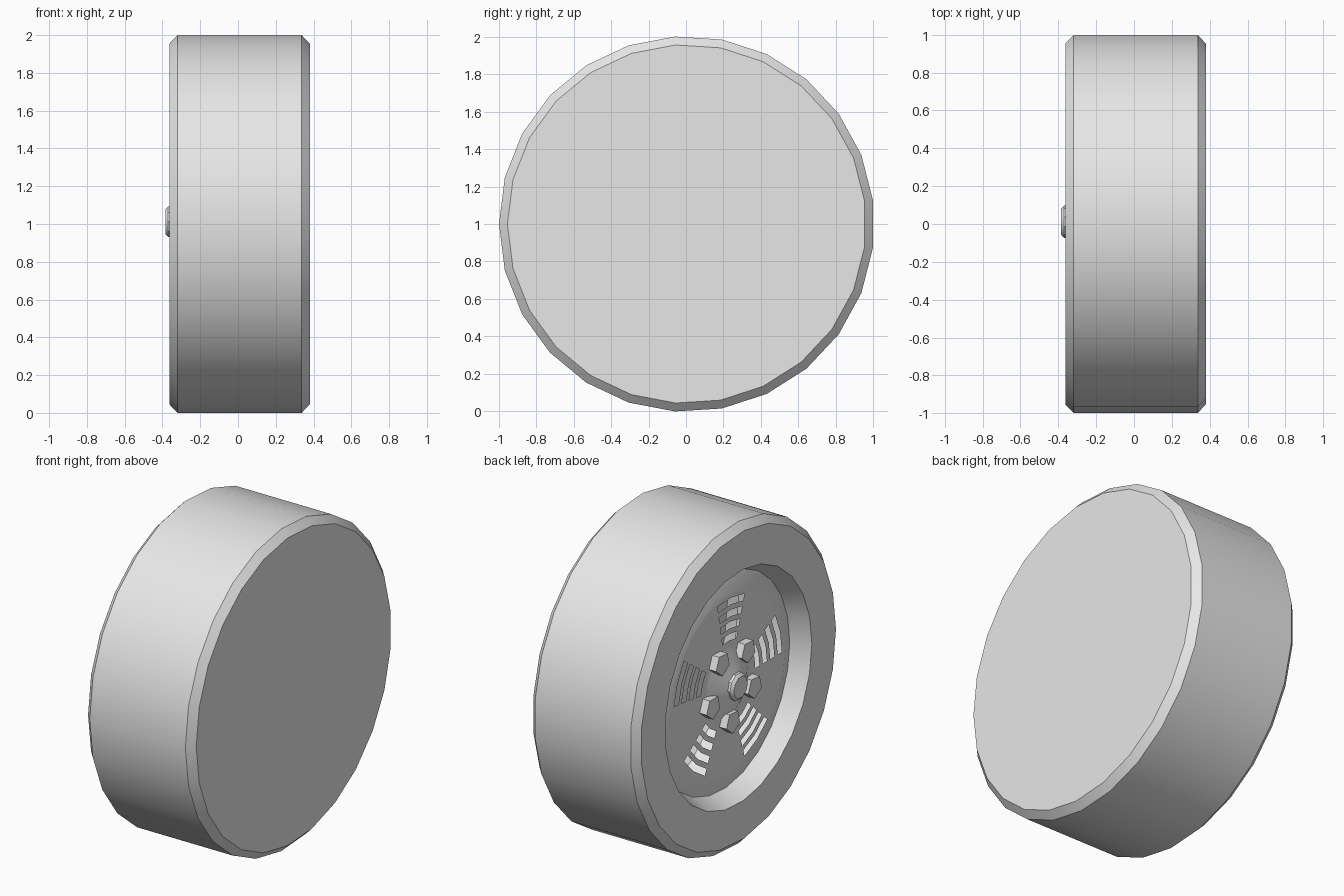
import bpy, bmesh, math
from mathutils import Vector

cube = bpy.data.objects.get("Cube")
if cube:
    bpy.data.objects.remove(cube, do_unlink=True)

SIDES = 25
STEP = math.tau / SIDES
CENTRE_Y, CENTRE_Z = 0.004, 1.0

# One plain grey for the whole wheel
grey = bpy.data.materials.new("light_grey")
grey.use_nodes = True
grey.diffuse_color = (0.8, 0.8, 0.8, 1)
grey.node_tree.nodes["Principled BSDF"].inputs["Base Color"].default_value = grey.diffuse_color


def ring(bm, x, radius, sides, start, y, z):
    """Circle of vertices around the x axis."""
    return [bm.verts.new((x, y + radius * math.cos(start + math.tau * k / sides),
                          z + radius * math.sin(start + math.tau * k / sides)))
            for k in range(sides)]


def lathe(name, profile, sides, start=math.pi, y=CENTRE_Y, z=CENTRE_Z,
          is_open=lambda band, sector: False, smooth=True):
    """Turn (x, radius) points from the back to the front, capping both ends."""
    bm = bmesh.new()
    rings = [ring(bm, x, r, sides, start, y, z) for x, r in profile]
    back = bm.faces.new(rings[0])
    bm.faces.new(rings[-1][::-1])
    for band, (a, b) in enumerate(zip(rings, rings[1:])):
        for k in range(sides):
            if not is_open(band, k):
                n = (k + 1) % sides
                bm.faces.new((a[n], a[k], b[k], b[n]))
    bm.normal_update()
    if back.normal.x < 0:
        bmesh.ops.reverse_faces(bm, faces=bm.faces[:])
    mesh = bpy.data.meshes.new(name)
    bm.to_mesh(mesh)
    bm.free()
    mesh.materials.append(grey)
    obj = bpy.data.objects.new(name, mesh)
    bpy.context.collection.objects.link(obj)
    if smooth:
        bpy.ops.object.select_all(action='DESELECT')
        obj.select_set(True)
        bpy.context.view_layer.objects.active = obj
        bpy.ops.object.shade_smooth_by_angle(angle=math.radians(35))
    return obj


# Hollow tyre and rim: flat back, chamfered tread, recessed domed disc, hub cone
DISC_X = -0.29
tyre = [(0.38, 0.957), (0.337, 1.002), (-0.32, 1.002), (-0.363, 0.957),
        (-0.363, 0.72), (-0.25, 0.665), (DISC_X, 0.56)]
first_slot = len(tyre)
SLOTS, PITCH, SLOT_WIDTH = 4, 0.073, 0.041
for i in range(SLOTS):
    outer = 0.53 - i * PITCH
    tyre += [(DISC_X, outer), (DISC_X, outer - SLOT_WIDTH)]
tyre += [(DISC_X, 0.2), (-0.36, 0.085)]


def vent(band, sector):
    """Five groups of open slots, each two sectors wide."""
    i = band - first_slot
    return 0 <= i < 2 * SLOTS and i % 2 == 0 and sector % 5 in (3, 4)


lathe("wheel", tyre, SIDES, is_open=vent)

# Tapered hub cap
lathe("hub_cap", [(-0.35, 0.085), (-0.37, 0.085), (-0.385, 0.068)], 10,
      y=0.012, z=1.012)

# Five-sided wheel nuts, points outward
for j in range(5):
    a = math.pi + STEP * (1.5 + 5 * j)
    lathe(f"wheel_nut_{j + 1}", [(-0.28, 0.07), (-0.338, 0.07)], 5, start=a,
          y=CENTRE_Y + 0.215 * math.cos(a), z=CENTRE_Z + 0.215 * math.sin(a),
          smooth=False)
